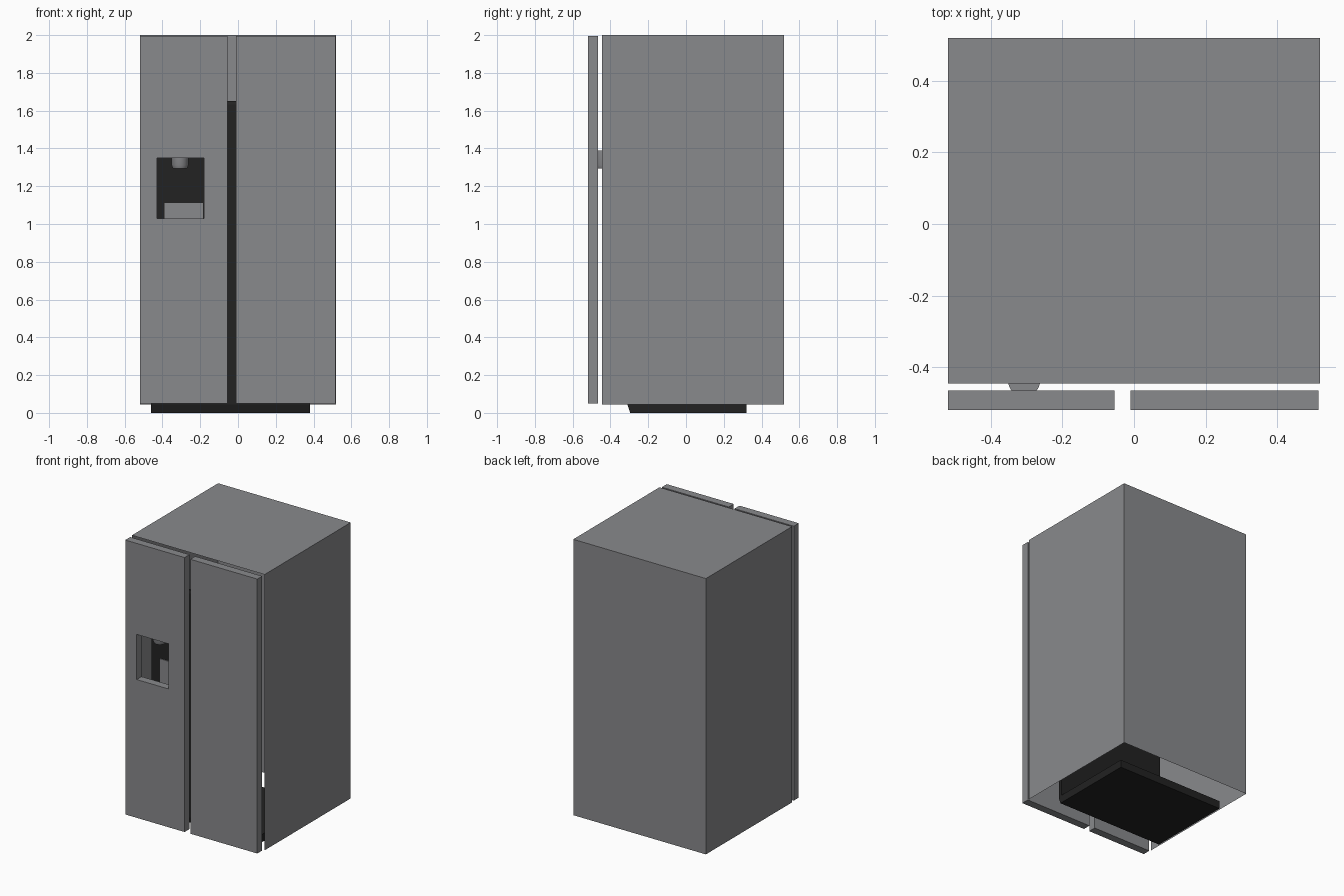
import bpy, bmesh, math

if "Cube" in bpy.data.objects:
    bpy.data.objects.remove(bpy.data.objects["Cube"])


def material(name, rgb):
    m = bpy.data.materials.new(name)
    m.diffuse_color = (*rgb, 1)
    m.use_nodes = True
    m.node_tree.nodes["Principled BSDF"].inputs["Base Color"].default_value = m.diffuse_color
    return m


STEEL = material("steel_grey", (0.25, 0.253, 0.265))
BLACK = material("plastic_black", (0.016, 0.016, 0.016))


def finish(name, bm, mat):
    me = bpy.data.meshes.new(name)
    bm.to_mesh(me)
    bm.free()
    me.materials.append(mat)
    ob = bpy.data.objects.new(name, me)
    bpy.context.collection.objects.link(ob)
    return ob


def box_bm(lo, hi):
    bm = bmesh.new()
    bmesh.ops.create_cube(bm, size=1)
    for v in bm.verts:
        v.co = [(a + b) / 2 + c * (b - a) for a, b, c in zip(lo, hi, v.co)]
    bm.normal_update()
    return bm


def extrude(name, loop, vec, mat, hole=None):
    """Extrude a closed loop; with a hole of equal point count, make a frame."""
    bm = bmesh.new()
    outer = [bm.verts.new(p) for p in loop]
    if hole:
        inner = [bm.verts.new(p) for p in hole]
        n = len(outer)
        faces = [bm.faces.new((outer[i], outer[(i + 1) % n],
                               inner[(i + 1) % n], inner[i])) for i in range(n)]
    else:
        faces = [bm.faces.new(outer)]
    ext = bmesh.ops.extrude_face_region(bm, geom=faces, use_keep_orig=True)
    moved = [g for g in ext["geom"] if isinstance(g, bmesh.types.BMVert)]
    bmesh.ops.translate(bm, verts=moved, vec=vec)
    bmesh.ops.recalc_face_normals(bm, faces=bm.faces[:])
    return finish(name, bm, mat)


def rect_xz(x0, x1, z0, z1, y):
    return [(x0, y, z0), (x1, y, z0), (x1, y, z1), (x0, y, z1)]


# Cabinet: thin shell, open at the front and underneath
bm = box_bm((-0.52, -0.445, 0.045), (0.52, 0.52, 2.0))
bmesh.ops.delete(bm, geom=[f for f in bm.faces
                           if f.normal.y < -0.5 or f.normal.z < -0.5],
                 context='FACES_ONLY')
finish("cabinet_shell", bm, STEEL)

# Doors: the left one has the dispenser opening cut through
extrude("left_door", rect_xz(-0.52, -0.055, 0.05, 1.995, -0.52), (0, 0.055, 0),
        STEEL, rect_xz(-0.43, -0.18, 1.03, 1.35, -0.52))
extrude("right_door", rect_xz(-0.01, 0.515, 0.05, 1.995, -0.52), (0, 0.055, 0), STEEL)

# Inner black liner: base plate and upright panel in one L profile
profile = [(-0.295, 0), (0.32, 0), (0.32, 0.055), (-0.285, 0.055),
           (-0.285, 1.65), (-0.3, 1.65), (-0.31, 1.632), (-0.31, 0.045)]
extrude("inner_liner", [(-0.46, y, z) for y, z in profile], (0.84, 0, 0), BLACK)

# Dispenser tray plate on the liner
finish("dispenser_plate", box_bm((-0.39, -0.316, 0.86), (-0.185, -0.305, 1.11)), STEEL)

# Dispenser nozzle: short spout with a chamfered lower rim
bm = bmesh.new()
rings = [(0.038, 1.295), (0.045, 1.312), (0.045, 1.39)]
loops = [[bm.verts.new((-0.307 + r * math.cos(i * math.tau / 24),
                        -0.437 + r * math.sin(i * math.tau / 24), z))
          for i in range(24)] for r, z in rings]
for a, b in zip(loops, loops[1:]):
    for i in range(24):
        j = (i + 1) % 24
        bm.faces.new((a[i], a[j], b[j], b[i]))
bm.faces.new(loops[0][::-1])
bm.faces.new(loops[-1])
nozzle = finish("dispenser_nozzle", bm, STEEL)
bpy.context.view_layer.objects.active = nozzle
nozzle.select_set(True)
bpy.ops.object.shade_smooth_by_angle(angle=math.radians(30))
